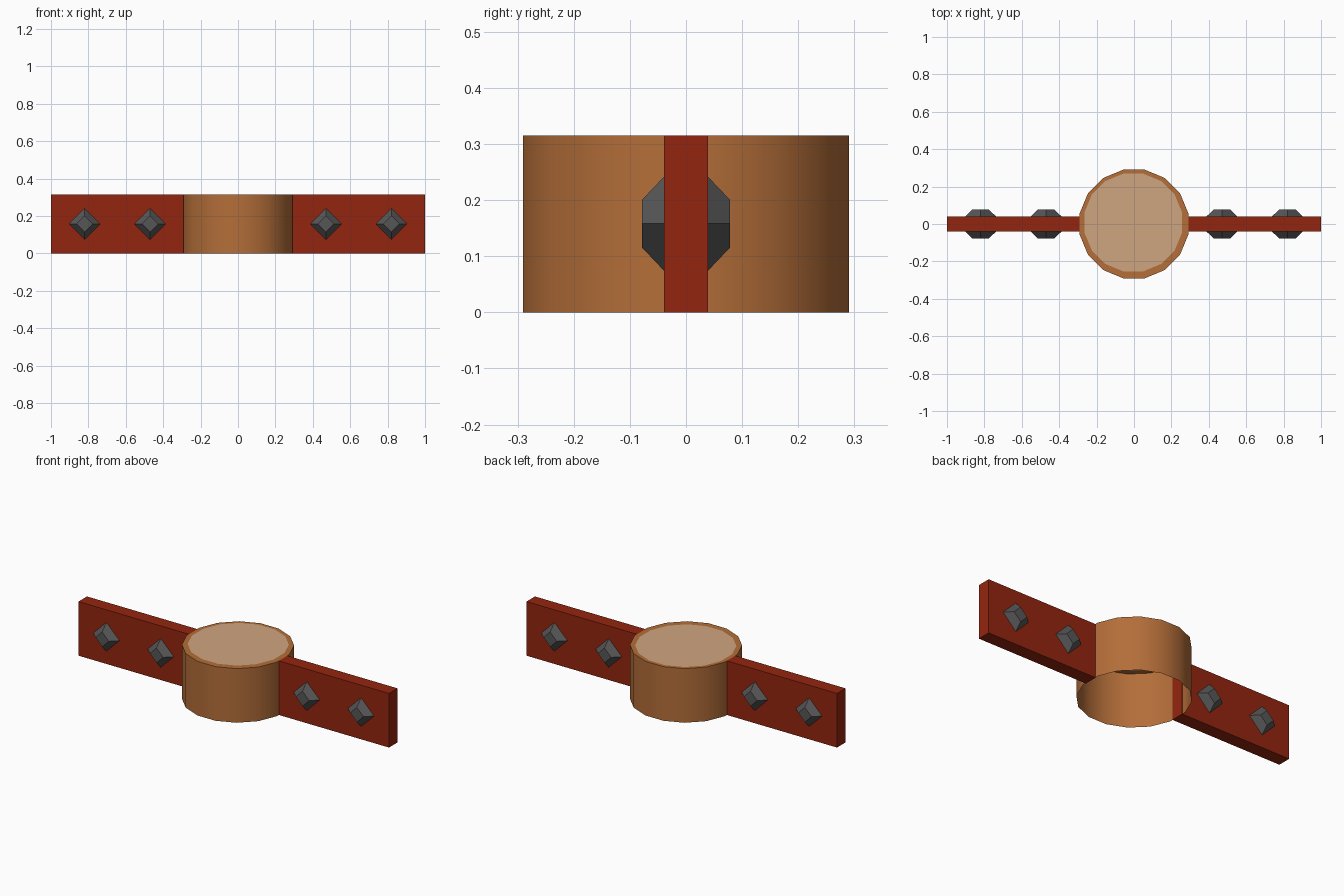
import bpy, bmesh, math
from mathutils import Matrix, Vector

if "Cube" in bpy.data.objects:
    bpy.data.objects.remove(bpy.data.objects["Cube"])

H = 0.315          # overall height
R = 0.296          # drum radius
BAR_Y = 0.039      # half thickness of the bars


def material(name, rgb):
    lin = [((c / 255 + 0.055) / 1.055) ** 2.4 if c > 10 else c / 255 / 12.92 for c in rgb]
    m = bpy.data.materials.new(name)
    m.diffuse_color = (*lin, 1)
    m.use_nodes = True
    m.node_tree.nodes["Principled BSDF"].inputs["Base Color"].default_value = m.diffuse_color
    return m


red = material("dark red", (148, 37, 16))
brown = material("wood brown", (180, 110, 57))
tan = material("pale tan", (207, 165, 128))
grey = material("dark grey", (86, 86, 86))


def make(name, bm, mats):
    me = bpy.data.meshes.new(name)
    bm.to_mesh(me)
    bm.free()
    for m in mats:
        me.materials.append(m)
    ob = bpy.data.objects.new(name, me)
    bpy.context.collection.objects.link(ob)
    return ob


# Drum: open-bottomed 16-sided tube with a tan disc set in the top
bm = bmesh.new()
bmesh.ops.create_cone(bm, cap_ends=True, segments=16, radius1=R, radius2=R, depth=H)
bmesh.ops.rotate(bm, verts=bm.verts, matrix=Matrix.Rotation(math.pi / 16, 3, 'Z'))
# put flats, not corners, on the axes
if max(v.co.x for v in bm.verts) > R * 0.99:
    bmesh.ops.rotate(bm, verts=bm.verts, matrix=Matrix.Rotation(math.pi / 16, 3, 'Z'))
bmesh.ops.translate(bm, verts=bm.verts, vec=(0, 0, H / 2))
bm.normal_update()
bottom = [f for f in bm.faces if f.normal.z < -0.9]
bmesh.ops.delete(bm, geom=bottom, context='FACES_ONLY')
top = next(f for f in bm.faces if f.normal.z > 0.9)
bmesh.ops.inset_region(bm, faces=[top], thickness=0.029)
top.material_index = 1
bmesh.ops.translate(bm, verts=top.verts, vec=(-0.004, 0.008, 0))
drum = make("drum", bm, [brown, tan])
bpy.context.view_layer.objects.active = drum
drum.select_set(True)
bpy.ops.object.shade_smooth_by_angle(angle=math.radians(40))
drum.select_set(False)

# Bars on both sides, each ending at the drum wall, with studs front and back
for side, label in ((-1, "left"), (1, "right")):
    x0, x1 = 0.288, 1.0
    bm = bmesh.new()
    bmesh.ops.create_cube(bm, size=1)
    bmesh.ops.scale(bm, verts=bm.verts, vec=(x1 - x0, BAR_Y * 2, H))
    bmesh.ops.translate(bm, verts=bm.verts, vec=(side * (x0 + x1) / 2, 0, H / 2))
    make(label + "_bar", bm, [red])

    for n, x in enumerate((0.47, 0.82), 1):
        for face, where in ((-1, "front"), (1, "back")):
            # Stud: four-sided frustum standing on its corner
            bm = bmesh.new()
            bmesh.ops.create_cone(bm, cap_ends=True, segments=4,
                                  radius1=0.084, radius2=0.043, depth=0.039)
            if max(v.co.x for v in bm.verts) < 0.08:
                bmesh.ops.rotate(bm, verts=bm.verts, matrix=Matrix.Rotation(math.pi / 4, 3, 'Z'))
            turn = Vector((0, 0, 1)).rotation_difference(Vector((0, face, 0))).to_matrix()
            bmesh.ops.rotate(bm, verts=bm.verts, matrix=turn)
            bmesh.ops.translate(bm, verts=bm.verts,
                                vec=(side * x, face * (BAR_Y + 0.0195), 0.158))
            make(f"{label}_{where}_stud_{n}", bm, [grey])
